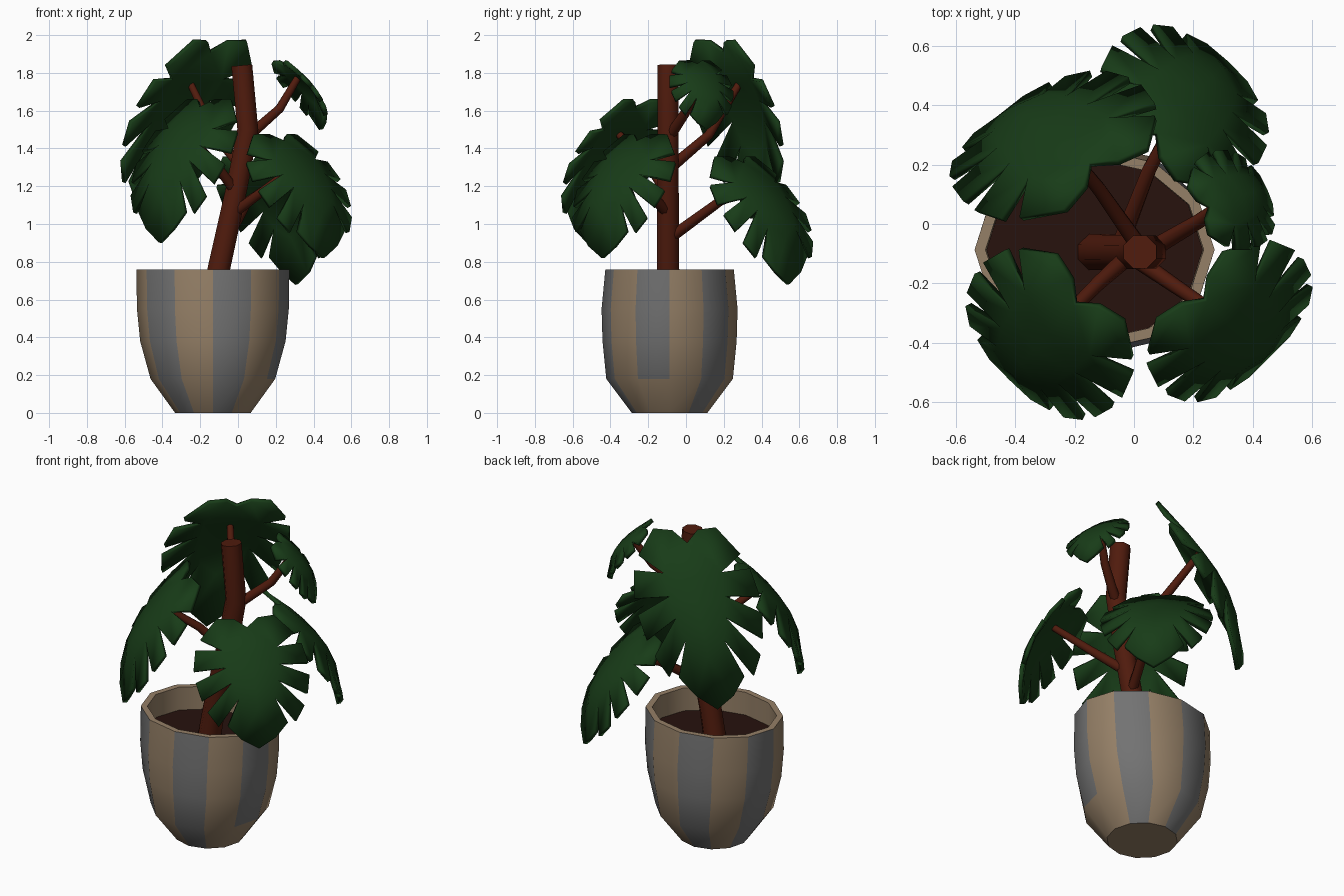
import bpy, bmesh, math
from mathutils import Vector

if "Cube" in bpy.data.objects:
    bpy.data.objects.remove(bpy.data.objects["Cube"])


def material(name, rgb):
    m = bpy.data.materials.new(name)
    m.diffuse_color = (*rgb, 1)
    m.use_nodes = True
    m.node_tree.nodes["Principled BSDF"].inputs["Base Color"].default_value = m.diffuse_color
    return m


BEIGE = material("beige", (0.30, 0.215, 0.135))
GREY = material("grey", (0.17, 0.17, 0.17))
BARK = material("bark", (0.08, 0.011, 0.004))
SOIL = material("soil", (0.02, 0.006, 0.004))
LEAF = material("leaf", (0.009, 0.045, 0.009))


def make_object(name, bm, *mats):
    bmesh.ops.recalc_face_normals(bm, faces=bm.faces[:])
    me = bpy.data.meshes.new(name)
    bm.to_mesh(me)
    bm.free()
    ob = bpy.data.objects.new(name, me)
    for m in mats:
        me.materials.append(m)
    bpy.context.collection.objects.link(ob)
    return ob


def smooth(ob, degrees):
    bpy.ops.object.select_all(action='DESELECT')
    ob.select_set(True)
    bpy.context.view_layer.objects.active = ob
    bpy.ops.object.shade_smooth_by_angle(angle=math.radians(degrees))


def loft(bm, rings, cap_start=True, cap_end=True):
    """Join rings of points with quads; returns the faces row by row."""
    rows = [[bm.verts.new(p) for p in r] for r in rings]
    n = len(rows[0])
    faces = [[bm.faces.new((a[i], a[(i + 1) % n], b[(i + 1) % n], b[i])) for i in range(n)]
             for a, b in zip(rows, rows[1:])]
    if cap_start:
        bm.faces.new(rows[0][::-1])
    if cap_end:
        bm.faces.new(rows[-1])
    return faces


def ellipse(rx, ry, z, n=12, cx=-0.133, cy=-0.087):
    return [(cx + rx * math.cos(math.tau * i / n), cy + ry * math.sin(math.tau * i / n), z)
            for i in range(n)]


# Striped pot: outer wall, rim and inner wall
profile = [(0.20, 0.20, 0), (0.33, 0.335, 0.18), (0.385, 0.355, 0.38), (0.402, 0.36, 0.55),
           (0.405, 0.34, 0.76), (0.368, 0.305, 0.76), (0.365, 0.305, 0.58)]
bm = bmesh.new()
rows = loft(bm, [ellipse(*p) for p in profile], cap_end=False)
for row in rows[:4]:
    for i, f in enumerate(row):
        f.material_index = i % 2
rows[0][11].material_index = 0
smooth(make_object("pot", bm, BEIGE, GREY), 42)

# Soil
bm = bmesh.new()
loft(bm, [ellipse(0.36, 0.30, 0.58), ellipse(0.365, 0.305, 0.62)])
make_object("soil", bm, SOIL)


def tube(name, points, radii, n=8):
    """Round stem along a path."""
    pts = [Vector(p) for p in points]
    rings = []
    for i, p in enumerate(pts):
        d = (pts[min(i + 1, len(pts) - 1)] - pts[max(i - 1, 0)]).normalized()
        side = d.cross(Vector((0, 1, 0))).normalized()
        up = d.cross(side)
        rings.append([p + radii[i] * (side * math.cos(math.tau * (k + .5) / n)
                                      + up * math.sin(math.tau * (k + .5) / n)) for k in range(n)])
    bm = bmesh.new()
    loft(bm, rings)
    smooth(make_object(name, bm, BARK), 50)


# Trunk
tube("trunk", [(-0.13, -0.095, 0.6), (-0.1, -0.095, 0.77), (-0.005, -0.095, 1.2),
               (0.052, -0.095, 1.5), (0.02, -0.095, 1.84)], [0.066, 0.064, 0.061, 0.06, 0.06])

# Leaf pattern for one half: midrib stations, slot roots and finger tips
RIB = [-0.27, 0.0, 0.18, 0.37, 0.57, 1.0]
ROOT = [(0.2, -0.36), (0.47, -0.05), (0.44, 0.12), (0.4, 0.28), (0.31, 0.45)]
TIPS = [((0.5, -0.37), (0.82, -0.17)), ((0.93, -0.06), (1.01, 0.15)),
        ((1.0, 0.27), (0.93, 0.46)), ((0.85, 0.58), (0.68, 0.74)), ((0.53, 0.74), (0.3, 0.89))]


def leaf(name, base, tip, heading, width, bulge, sag):
    base, tip = Vector(base), Vector(tip)
    side = Vector((heading[1], -heading[0], 0)).normalized()
    normal = side.cross(tip - base).normalized()

    def place(u, v):
        arch = 4 * v * (1 - v) * bulge * (0.7 if v < 0 else 1)
        return base + (tip - base) * v + side * u * width + normal * (arch - sag * u * u)

    bm = bmesh.new()
    rib = [bm.verts.new(place(0, v)) for v in RIB]
    for s in (1, -1):
        root = [bm.verts.new(place(s * u, v)) for u, v in ROOT] + [rib[-1]]
        for i, pair in enumerate(TIPS):
            a, b = [bm.verts.new(place(s * u, v)) for u, v in pair]
            if i < 4:
                bm.faces.new((rib[i], root[i], root[i + 1], rib[i + 1]))
                bm.faces.new((root[i], a, b, root[i + 1]))
            else:
                bm.faces.new((rib[4], root[4], b, rib[5]))
                bm.faces.new((root[4], a, b))
    ob = make_object(name, bm, LEAF)
    mod = ob.modifiers.new("thickness", 'SOLIDIFY')
    mod.thickness = 0.024
    mod.offset = 0
    smooth(ob, 35)


# Leaves with their stalks: name, base, tip, heading, half width, bulge, stalk start and bend
PLANT = [
    ("front_left", (-0.28, -0.36, 1.48), (-0.41, -0.52, 0.9), (-.7, -.72), 0.32, 0.075,
     (-0.02, -0.11, 1.18), (-0.12, -0.20, 1.32)),
    ("back_left", (-0.25, 0.28, 1.74), (-0.46, 0.35, 1.03), (-.6, .8), 0.345, 0.08,
     (0.02, -0.08, 1.3), (-0.12, 0.12, 1.47)),
    ("back_right", (0.16, 0.39, 1.2), (0.31, 0.54, 0.68), (.68, .73), 0.31, 0.07,
     (-0.05, -0.08, 0.93), (0.05, 0.18, 1.12)),
    ("front_right", (0.32, -0.33, 1.32), (0.45, -0.44, 0.82), (.7, -.7), 0.32, 0.07,
     (-0.02, -0.10, 1.06), (0.14, -0.21, 1.18)),
    ("small_right", (0.32, 0.08, 1.78), (0.44, 0.11, 1.5), (.9, .4), 0.175, 0.04,
     (0.05, -0.09, 1.46), (0.22, 0.01, 1.61)),
]
for name, base, tip, heading, width, bulge, start, bend in PLANT:
    leaf(name + "_leaf", base, tip, heading, width, bulge, 0.26 * width)
    tube(name + "_stalk", [start, bend, base], [0.03, 0.025, 0.02])
